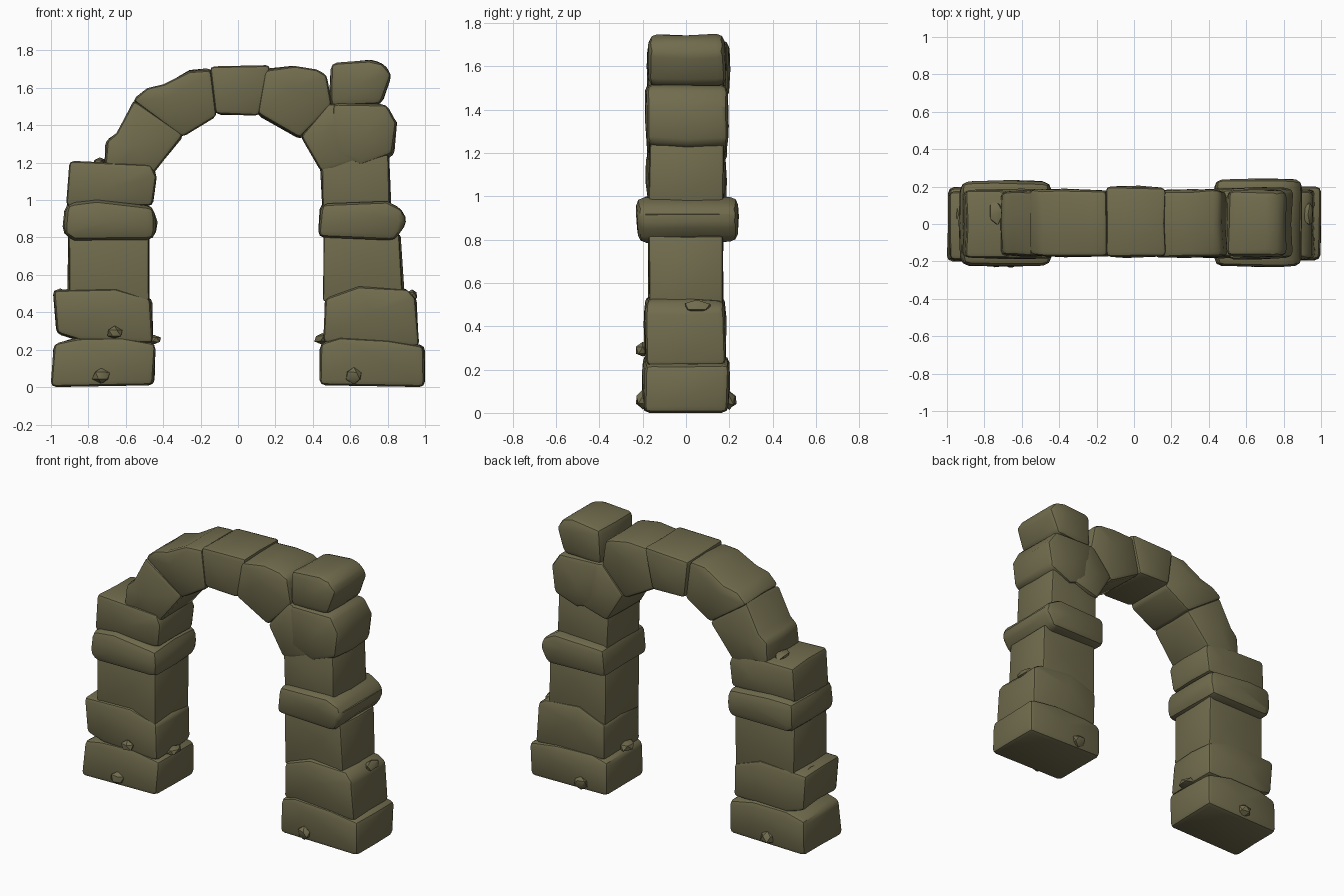
import bpy, bmesh, math, random
from mathutils import Vector

if "Cube" in bpy.data.objects:
    bpy.data.objects.remove(bpy.data.objects["Cube"])

random.seed(4)
stone_mat = bpy.data.materials.new("olive_stone")
stone_mat.diffuse_color = (0.165, 0.15, 0.075, 1)
stone_mat.use_nodes = True
stone_mat.node_tree.nodes["Principled BSDF"].inputs["Base Color"].default_value = stone_mat.diffuse_color


def finish(name, bm):
    me = bpy.data.meshes.new(name)
    bm.to_mesh(me)
    bm.free()
    me.materials.append(stone_mat)
    ob = bpy.data.objects.new(name, me)
    bpy.context.collection.objects.link(ob)
    bpy.ops.object.select_all(action='DESELECT')
    ob.select_set(True)
    bpy.context.view_layer.objects.active = ob
    bpy.ops.object.shade_smooth_by_angle(angle=math.radians(35))
    return ob


def stone(name, outline, y0=-0.18, y1=0.18, bulge=0.008, bevel=0.025, jit=0.007):
    """Extrude an x-z outline along y, give it uneven faces and worn edges."""
    bm = bmesh.new()
    rings = []
    for y in (y0, (y0 + y1) / 2, y1):
        ring = []
        for x, z in outline:
            j = [random.uniform(-jit, jit) for _ in range(3)]
            ring.append(bm.verts.new((x + j[0], y + j[1], max(z + j[2], 0) if z > 0.03 else z)))
        rings.append(ring)
    n = len(outline)
    for a, b in zip(rings, rings[1:]):
        for i in range(n):
            k = (i + 1) % n
            bm.faces.new((a[i], a[k], b[k], b[i]))
    # faces meet at an off-centre point that stands out or is worn in
    for ring, s in ((rings[0], -1), (rings[2], 1)):
        c = sum((v.co for v in ring), Vector()) / n
        c += Vector((random.uniform(-.05, .05), s * bulge, random.uniform(-.03, .03)))
        m = bm.verts.new(c)
        for i in range(n):
            bm.faces.new((ring[i], ring[(i + 1) % n], m))
    bmesh.ops.recalc_face_normals(bm, faces=bm.faces)
    sharp = [e for e in bm.edges if e.calc_face_angle(0) > math.radians(40)]
    bmesh.ops.bevel(bm, geom=sharp, offset=bevel, segments=2, profile=0.5,
                    affect='EDGES', clamp_overlap=True)
    bmesh.ops.recalc_face_normals(bm, faces=bm.faces)
    return finish(name, bm)


def chip(name, loc, size):
    """Small broken shard."""
    bm = bmesh.new()
    bmesh.ops.create_icosphere(bm, subdivisions=1, radius=1)
    for v in bm.verts:
        v.co = Vector(loc) + Vector([c * s * random.uniform(.7, 1) for c, s in zip(v.co, size)])
    finish(name, bm)


# left pillar, bottom to top
stone("left_base", [(-1, 0), (-.45, .01), (-.445, .23), (-.62, .27), (-.85, .265), (-.99, .23)],
      -.195, .195, bevel=.03)
stone("left_second_stone", [(-.97, .29), (-.85, .25), (-.46, .24), (-.465, .47), (-.65, .53), (-.985, .515)],
      -.185, .18)
stone("left_shaft_stone", [(-.905, .48), (-.475, .46), (-.47, .82), (-.91, .82)],
      -.175, .17, bulge=-.025, bevel=.015)
stone("left_band", [(-.935, .82), (-.88, .79), (-.45, .785), (-.435, .88), (-.45, .97), (-.75, 1.0), (-.92, .985)],
      -.225, .225, bevel=.045)
stone("left_upper_stone", [(-.915, .97), (-.455, .97), (-.44, 1.12), (-.46, 1.19), (-.9, 1.205)], -.18, .18)

# right pillar, bottom to top
stone("right_base", [(.43, .01), (1, 0), (.995, .225), (.8, .255), (.55, .26), (.435, .23)],
      -.195, .195, bevel=.03)
stone("right_second_stone", [(.46, .23), (.965, .22), (.955, .48), (.9, .52), (.65, .54), (.46, .47)],
      -.185, .18)
stone("right_shaft_stone", [(.46, .46), (.885, .48), (.865, .82), (.455, .82)],
      -.175, .17, bulge=-.025, bevel=.015)
stone("right_band", [(.425, .8), (.84, .785), (.905, .88), (.88, .955), (.8, .99), (.44, .985)],
      -.225, .235, bevel=.045)
stone("right_upper_stone", [(.455, .96), (.815, .96), (.81, 1.25), (.44, 1.24)],
      -.172, .172, bulge=-.015, bevel=.018)
stone("right_shoulder_stone", [(.5, 1.24), (.66, 1.19), (.83, 1.24), (.845, 1.42), (.79, 1.51), (.5, 1.52)],
      -.185, .19, bevel=.03)
stone("right_top_stone", [(.49, 1.5), (.77, 1.51), (.82, 1.67), (.77, 1.73), (.7, 1.745), (.5, 1.73)],
      -.17, .18, bevel=.035)

# ring of wedge stones
stone("arch_stone_1", [(-.71, 1.17), (-.66, 1.12), (-.455, 1.14), (-.29, 1.345), (-.55, 1.54), (-.65, 1.36), (-.705, 1.31)],
      -.17, .175)
stone("arch_stone_2", [(-.56, 1.53), (-.30, 1.335), (-.11, 1.45), (-.14, 1.7), (-.26, 1.69), (-.40, 1.615), (-.49, 1.595)],
      -.17, .18)
stone("arch_keystone", [(-.155, 1.71), (-.12, 1.455), (.115, 1.455), (.17, 1.715)], -.178, .198)
stone("arch_stone_3", [(.14, 1.7), (.105, 1.46), (.33, 1.325), (.5, 1.5), (.47, 1.67), (.42, 1.695), (.3, 1.715)],
      -.175, .18)
stone("arch_stone_4", [(.33, 1.345), (.45, 1.15), (.64, 1.2), (.62, 1.5), (.48, 1.52)], -.178, .182)

# shards and broken edges
for side, x in (("left", -.73), ("right", .62)):
    for end, y in (("front", -.2), ("back", .2)):
        chip(side + "_" + end + "_base_chip", (x, y, .06), (.06, .04, .05))
chip("left_ledge_chip", (-.66, -.2, .29), (.05, .045, .04))
chip("left_inner_chip", (-.45, -.03, .255), (.05, .07, .03))
chip("right_inner_chip", (.45, -.03, .26), (.05, .07, .04))
chip("right_outer_chip", (.93, .05, .49), (.04, .08, .04))
chip("left_outer_chip", (-.95, .05, .5), (.045, .1, .03))
chip("left_spring_chip", (-.74, .06, 1.2), (.05, .08, .035))
